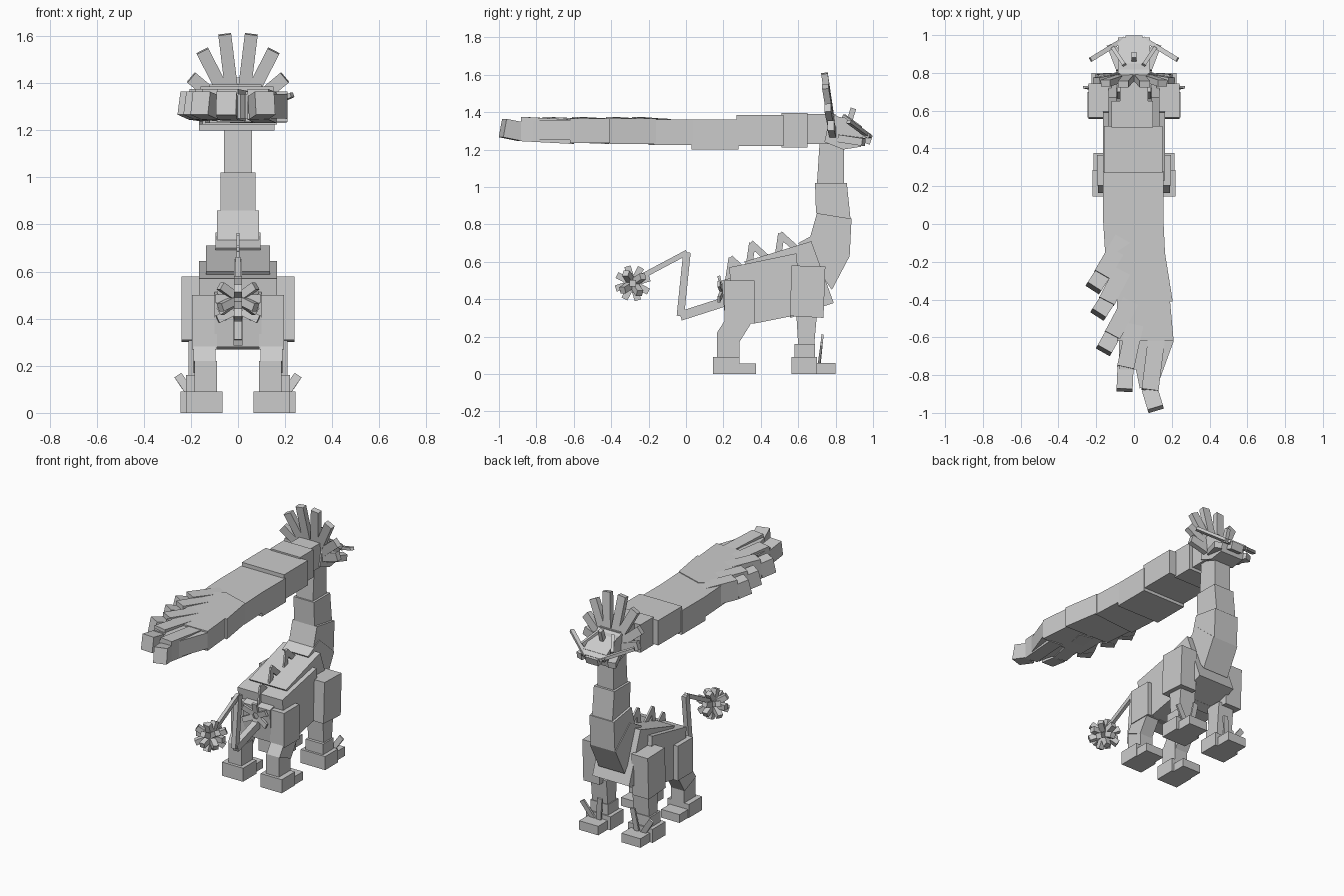
import bpy
import bmesh
from math import sin, cos, radians, pi
from mathutils import Vector

old = bpy.data.objects.get("Cube")
if old:
    bpy.data.objects.remove(old, do_unlink=True)

grey = bpy.data.materials.new("plain grey")
grey.use_nodes = True
tone = (0.6, 0.6, 0.6, 1)
grey.diffuse_color = tone
bsdf = next(n for n in grey.node_tree.nodes if n.type == 'BSDF_PRINCIPLED')
bsdf.inputs["Base Color"].default_value = tone


def finish(name, bm):
    bmesh.ops.recalc_face_normals(bm, faces=bm.faces)
    mesh = bpy.data.meshes.new(name)
    bm.to_mesh(mesh)
    bm.free()
    mesh.materials.append(grey)
    obj = bpy.data.objects.new(name, mesh)
    bpy.context.collection.objects.link(obj)
    return obj


def extrude(name, points, offset):
    bm = bmesh.new()
    face = bm.faces.new([bm.verts.new(p) for p in points])
    new = bmesh.ops.extrude_face_region(bm, geom=[face])["geom"]
    bmesh.ops.translate(bm, vec=offset, verts=[v for v in new if isinstance(v, bmesh.types.BMVert)])
    return finish(name, bm)


def side_slab(name, outline, x0, x1):
    """Side outline (y, z) extruded across x."""
    return extrude(name, [(x0, y, z) for y, z in outline], (x1 - x0, 0, 0))


def plan_slab(name, outline, z0, z1):
    """Top outline (x, y) extruded up."""
    return extrude(name, [(x, y, z0) for x, y in outline], (0, 0, z1 - z0))


def box(name, x0, x1, y0, y1, z0, z1):
    return side_slab(name, [(y0, z0), (y1, z0), (y1, z1), (y0, z1)], x0, x1)


def bar(name, a, b, width, depth, across=(1, 0, 0)):
    """Square bar from a to b; width runs along the across direction."""
    a, b = Vector(a), Vector(b)
    d = (b - a).normalized()
    u = Vector(across)
    u = (u - d * u.dot(d)).normalized()
    v = d.cross(u) * depth / 2
    u *= width / 2
    return extrude(name, [a + u + v, a - u + v, a - u - v, a + u - v], b - a)


# Torso and hindquarters
side_slab("torso", [(.23, .57), (.59, .645), (.62, .32), (.366, .27), (.26, .30)], -.165, .165)
side_slab("chest", [(.31, .60), (.67, .71), (.79, .38), (.56, .30)], -.135, .135)
side_slab("rump", [(.19, .50), (.34, .54), (.38, .30), (.21, .28)], -.10, .10)

# Neck, narrowing toward the head
side_slab("neck_base", [(.60, .70), (.78, .45), (.875, .63), (.72, .765)], -.095, .095)
side_slab("lower_neck", [(.66, .72), (.875, .63), (.885, .83), (.70, .86)], -.09, .09)
side_slab("middle_neck", [(.69, 1.02), (.86, 1.02), (.88, .825), (.695, .86)], -.075, .075)
side_slab("upper_neck", [(.715, 1.25), (.845, 1.25), (.845, 1.01), (.70, 1.015)], -.06, .06)

# Legs
for side, s in (("left", 1), ("right", -1)):
    side_slab(f"{side}_front_thigh", [(.565, .58), (.745, .575), (.735, .30), (.555, .31)], s * .12, s * .24)
    side_slab(f"{side}_front_shin", [(.59, .32), (.70, .32), (.685, .15), (.60, .15)], s * .095, s * .21)
    box(f"{side}_front_ankle", s * .09, s * .22, .58, .69, .08, .16)
    box(f"{side}_front_foot", s * .065, s * .245, .565, .70, 0, .09)
    box(f"{side}_front_toes", s * .085, s * .225, .69, .80, 0, .06)
    box(f"{side}_hind_thigh", s * .09, s * .195, .205, .365, .27, .50)
    side_slab(f"{side}_hind_knee", [(.21, .29), (.36, .29), (.285, .17), (.165, .22)], s * .095, s * .19)
    box(f"{side}_hind_shin", s * .09, s * .185, .165, .285, .07, .22)
    box(f"{side}_hind_foot", s * .065, s * .22, .145, .285, 0, .09)
    box(f"{side}_hind_toes", s * .08, s * .215, .28, .375, 0, .055)
    # Upright claws on the front feet
    bar(f"{side}_inner_claw", (s * .14, .715, .06), (s * .12, .73, .21), .035, .012)
    bar(f"{side}_outer_claw", (s * .18, .71, .05), (s * .255, .725, .16), .035, .012)

# Back ridge of thin leaning struts
for i, (y, z, h) in enumerate([(.245, .62, .13), (.355, .70, .13), (.51, .75, .13)]):
    bar(f"ridge_strut_{i}", (0, y - .02, z - h), (0, y, z), .012, .035)
    bar(f"ridge_brace_{i}", (0, y - .01, z), (0, y + .095, z - .095), .012, .035)

# Fan of small plates at the tail root
for i in range(6):
    a = radians(30 + 60 * i)
    bar(f"rump_plate_{i}", (.02 * cos(a), .19, .44 + .02 * sin(a)),
        (.10 * cos(a), .175, .44 + .085 * sin(a)), .035, .015, (-sin(a), 0, cos(a)))

# Tail with burr tip
path = [(0, .22, .39), (0, -.03, .31), (0, .005, .65), (0, -.24, .52)]
for i, size in enumerate((.05, .04, .028)):
    bar(f"tail_{i}", path[i], path[i + 1], size * .8, size)
hub = Vector((0, -.285, .485))
for i in range(8):
    a = pi * i / 4 + .3
    d = Vector((0, cos(a), sin(a)))
    bar(f"burr_ring_{i}", hub, hub + d * .095, .035, .035)
for s in (1, -1):
    for i in range(4):
        a = pi * i / 2 + .6
        d = Vector((s * .75, .66 * cos(a), .66 * sin(a)))
        bar(f"burr_side_{s}_{i}", hub, hub + d * .1, .035, .035, (0, 0, 1))
    bar(f"burr_end_{s}", hub, hub + Vector((s * .095, 0, 0)), .035, .035, (0, 0, 1))

# Head, brow and muzzle
side_slab("head", [(.74, 1.24), (.77, 1.38), (.85, 1.37), (.955, 1.30), (.935, 1.215), (.84, 1.20)], -.085, .085)
bar("brow", (0, .79, 1.375), (0, .98, 1.27), .17, .025)
bar("muzzle", (0, .90, 1.28), (0, .99, 1.25), .09, .05)
bar("nose_horn", (0, .87, 1.34), (0, .895, 1.42), .025, .03)
for s in (1, -1):
    bar(f"whisker_{s}", (s * .05, .98, 1.27), (s * .23, .87, 1.35), .02, .025, (0, 0, 1))
    bar(f"cheek_{s}", (s * .07, .82, 1.26), (s * .12, .95, 1.24), .04, .05, (0, 0, 1))
    bar(f"eyelid_{s}", (s * .05, .84, 1.375), (s * .11, .93, 1.31), .03, .02, (0, 0, 1))
    # Crest fanning out behind the head
    for i, (deg, length) in enumerate([(7, .34), (27, .30), (50, .24), (72, .19)]):
        a = radians(deg)
        bar(f"crest_{s}_{i}", (s * .015, .79, 1.27),
            (s * (.015 + length * sin(a)), .79 - .05 * cos(a), 1.27 + length * cos(a)),
            .055, .035, (cos(a), 0, -s * sin(a)))

# Long plume reaching back from the head
box("plume_root", -.075, .075, .62, .80, 1.23, 1.39)
box("plume_collar", -.12, .10, .51, .65, 1.21, 1.395)
box("plume_upper", -.16, .15, .27, .52, 1.22, 1.385)
box("plume_middle", -.165, .155, .03, .28, 1.20, 1.36)
plan_slab("plume_lower", [(-.165, .04), (.155, .04), (.165, -.17), (-.15, -.2)], 1.225, 1.36)
plan_slab("plume_blade_a", [(-.02, -.1), (.165, -.16), (.205, -.41), (-.12, -.40), (-.14, -.18)], 1.23, 1.365)
plan_slab("plume_blade_b", [(-.09, -.38), (.19, -.40), (.21, -.62), (-.09, -.62)], 1.235, 1.365)
plan_slab("plume_blade_c", [(-.08, -.6), (.21, -.62), (.13, -.84), (.03, -.87), (.01, -.77), (-.08, -.77)], 1.25, 1.355)

# Feather rows, each with a raised tip
feathers = [
    ((-.06, -.08), (-.17, -.27), (-.215, -.34)),
    ((-.02, -.17), (-.145, -.41), (-.19, -.48)),
    ((.03, -.32), (-.115, -.59), (-.16, -.67)),
    ((.03, -.42), (-.045, -.76), (-.05, -.88)),
    ((.12, -.60), (.085, -.88), (.115, -.98)),
]
for i, (root, bend, tip) in enumerate(feathers):
    bar(f"feather_{i}", (*root, 1.295), (*bend, 1.31), .13, .09, (0, 0, 1))
    bar(f"feather_tip_{i}", (*bend, 1.295), (*tip, 1.315), .10, .085, (0, 0, 1))
